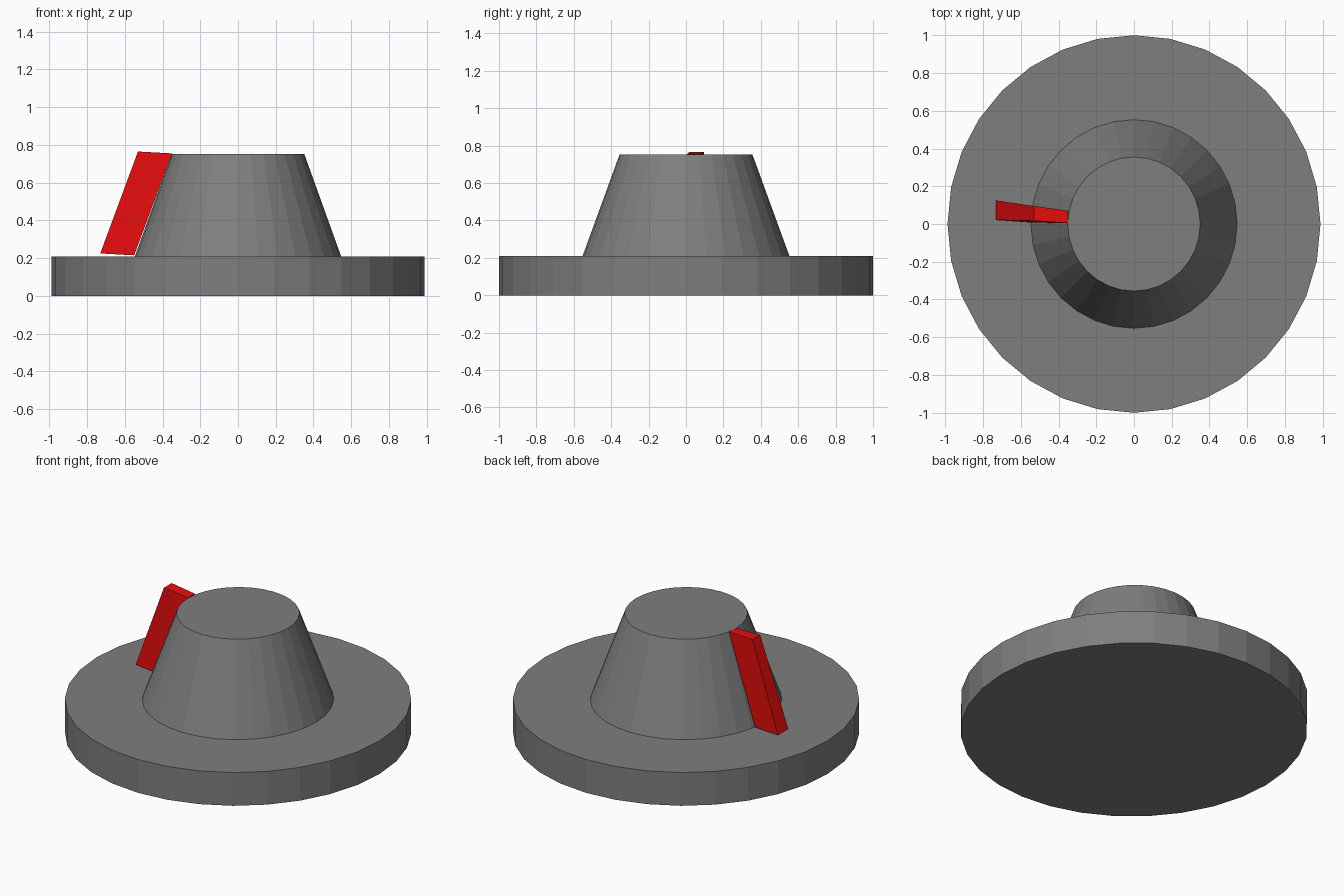
import bpy
import bmesh
from mathutils import Matrix

cube = bpy.data.objects.get("Cube")
if cube:
    bpy.data.objects.remove(cube, do_unlink=True)


def material(name, color):
    mat = bpy.data.materials.new(name)
    mat.use_nodes = True
    mat.diffuse_color = color
    mat.node_tree.nodes["Principled BSDF"].inputs["Base Color"].default_value = color
    return mat


def finish(bm, name, mat):
    bmesh.ops.recalc_face_normals(bm, faces=bm.faces)
    mesh = bpy.data.meshes.new(name)
    bm.to_mesh(mesh)
    bm.free()
    mesh.materials.append(mat)
    obj = bpy.data.objects.new(name, mesh)
    bpy.context.collection.objects.link(obj)
    return obj


def frustum(name, r_bottom, r_top, z_bottom, z_top, mat):
    """Flat-sided round part, very slightly narrower in x than in y."""
    bm = bmesh.new()
    bmesh.ops.create_cone(
        bm, cap_ends=True, segments=32, radius1=r_bottom, radius2=r_top,
        depth=z_top - z_bottom,
        matrix=Matrix.Translation((0, 0, (z_bottom + z_top) / 2)))
    bmesh.ops.scale(bm, vec=(0.988, 1, 1), verts=bm.verts)
    return finish(bm, name, mat)


gray = material("gray", (0.21, 0.21, 0.21, 1))
red = material("red", (0.8, 0.004, 0.004, 1))

# Round base and tapered hub
frustum("base_disc", 1.0, 1.0, 0, 0.21, gray)
frustum("tapered_hub", 0.553, 0.355, 0.21, 0.753, gray)

# Pointer fin: slanted along the hub, wider towards its outer edge
# Each corner pair: x, z, front y, back y
bm = bmesh.new()
profile = [(-0.35, 0.755, 0.005, 0.07), (-0.53, 0.765, 0.017, 0.095),
           (-0.73, 0.225, 0.021, 0.125), (-0.55, 0.215, 0.008, 0.095)]
front = [bm.verts.new((x, y0, z)) for x, z, y0, y1 in profile]
back = [bm.verts.new((x, y1, z)) for x, z, y0, y1 in profile]
bm.faces.new(front)
bm.faces.new(back[::-1])
for i in range(4):
    j = (i + 1) % 4
    bm.faces.new((front[i], back[i], back[j], front[j]))
finish(bm, "pointer_fin", red)
